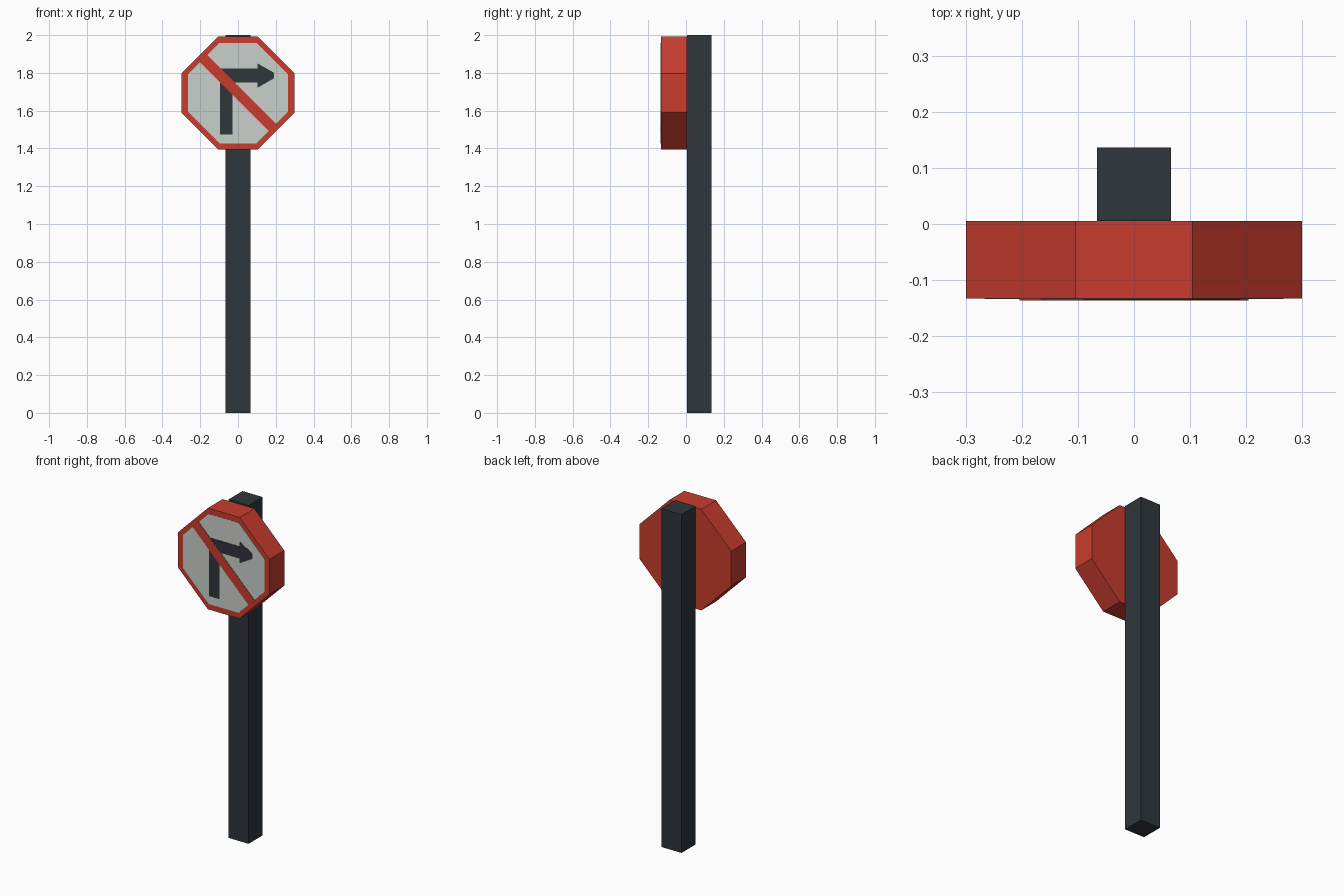
import bpy, bmesh

if "Cube" in bpy.data.objects:
    bpy.data.objects.remove(bpy.data.objects["Cube"])


def mat(name, rgb):
    m = bpy.data.materials.new(name)
    lin = [(c / 255 / 12.92) if c < 11 else ((c / 255 + 0.055) / 1.055) ** 2.4 for c in rgb]
    m.diffuse_color = (*lin, 1)
    m.use_nodes = True
    m.node_tree.nodes["Principled BSDF"].inputs["Base Color"].default_value = m.diffuse_color
    return m


RED = mat("sign red", (200, 60, 46))
PALE = mat("pale grey", (202, 208, 203))
DARK = mat("dark slate", (47, 54, 59))


def prism(name, outline, y0, y1, material, z=0.0):
    """Extrude an (x, z) outline from y0 (front) to y1 (back)."""
    bm = bmesh.new()
    front = bm.faces.new([bm.verts.new((x, y0, z + h)) for x, h in outline])
    out = bmesh.ops.extrude_face_region(bm, geom=[front])["geom"]
    for v in out:
        if isinstance(v, bmesh.types.BMVert):
            v.co.y = y1
    bmesh.ops.recalc_face_normals(bm, faces=bm.faces)
    me = bpy.data.meshes.new(name)
    bm.to_mesh(me)
    bm.free()
    me.materials.append(material)
    ob = bpy.data.objects.new(name, me)
    bpy.context.collection.objects.link(ob)
    return ob


def octagon(r, c):
    return [(c, r), (r, c), (r, -c), (c, -r), (-c, -r), (-r, -c), (-r, c), (-c, r)]


CZ = 1.693      # sign centre height
FRONT = -0.133  # front of the red body
BACK = 0.005    # where the sign meets the post

# Square post
prism("post", [(-0.066, 0), (0.066, 0), (0.066, 2), (-0.066, 2)], BACK, 0.136, DARK)

# Thick octagonal sign body
prism("sign_body", octagon(0.299, 0.104), FRONT, BACK, RED, CZ)

# Pale face panel inside the red border
prism("sign_panel", octagon(0.266, 0.098), FRONT - 0.001, FRONT + 0.002, PALE, CZ)

# Right-turn arrow
arrow = [(-0.096, -0.218), (-0.028, -0.218), (-0.028, 0.057), (0.104, 0.057),
         (0.104, 0.029), (0.19, 0.078), (0.19, 0.108), (0.104, 0.157),
         (0.104, 0.129), (-0.096, 0.129)]
prism("turn_arrow", arrow, FRONT - 0.002, FRONT + 0.002, DARK, CZ)

# Diagonal prohibition bar, running into the border at both ends
a, b = 0.165, 0.204
prism("diagonal_bar", [(-b, a), (-a, b), (b, -a), (a, -b)],
      FRONT - 0.003, FRONT + 0.002, RED, CZ)
